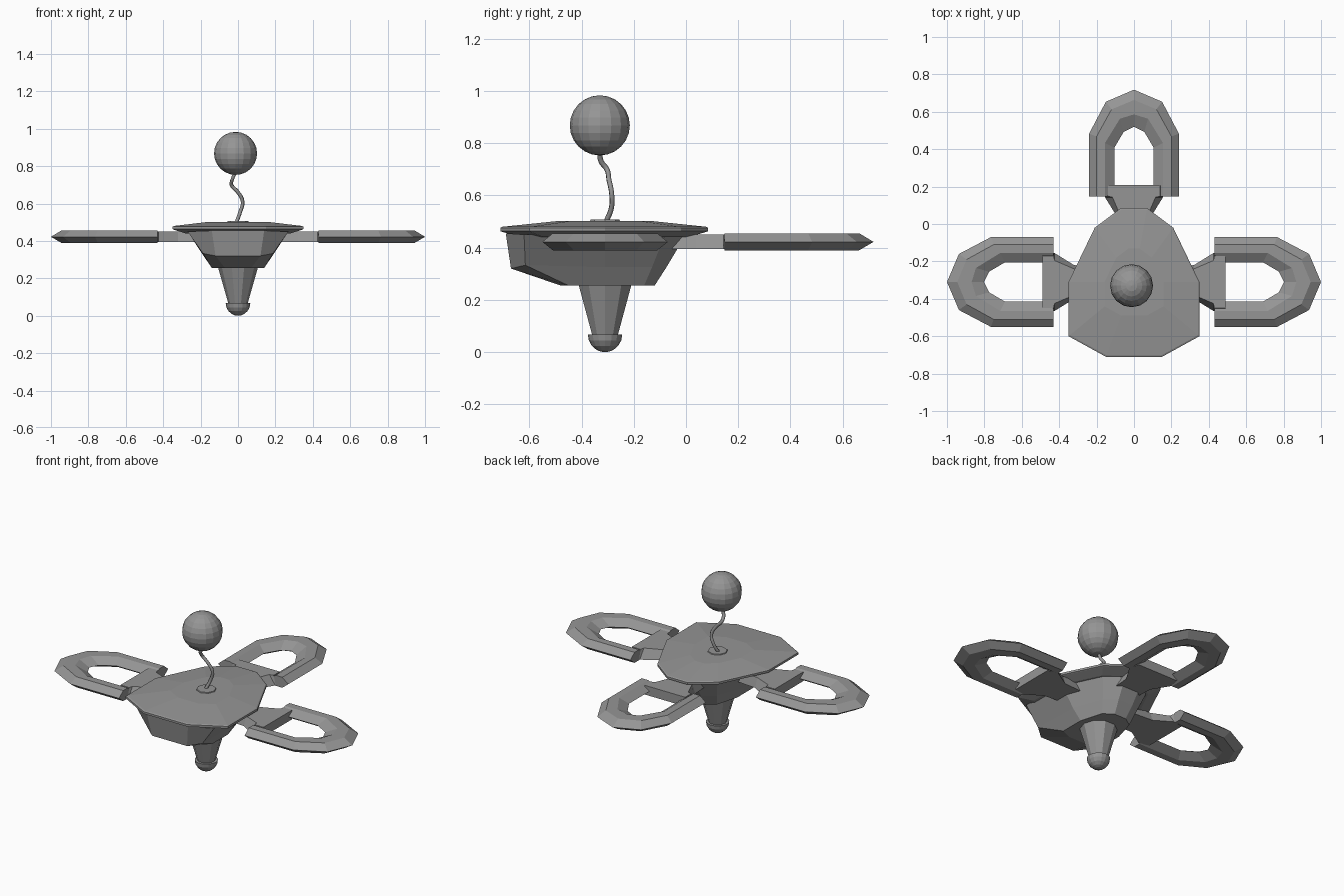
import bpy, bmesh, math
from mathutils import Vector

cube = bpy.data.objects.get("Cube")
if cube:
    bpy.data.objects.remove(cube, do_unlink=True)

GREY = (0.3, 0.3, 0.3, 1)
grey = bpy.data.materials.new("plain grey")
grey.use_nodes = True
grey.diffuse_color = GREY
grey.node_tree.nodes["Principled BSDF"].inputs["Base Color"].default_value = GREY

PIVOT_Y = -0.31


def finish(name, bm):
    """Turn a bmesh into a named grey object."""
    bmesh.ops.recalc_face_normals(bm, faces=bm.faces)
    mesh = bpy.data.meshes.new(name)
    bm.to_mesh(mesh)
    bm.free()
    mesh.materials.append(grey)
    obj = bpy.data.objects.new(name, mesh)
    bpy.context.collection.objects.link(obj)
    return obj


def loft(name, rings, caps=True, closed_path=False):
    """Skin a list of equal closed rings."""
    bm = bmesh.new()
    loops = [[bm.verts.new(p) for p in ring] for ring in rings]
    n = len(loops[0])
    for a, b in zip(loops, loops[1:]):
        for i in range(n):
            j = (i + 1) % n
            bm.faces.new((a[i], a[j], b[j], b[i]))
    if caps:
        bm.faces.new(loops[0])
        bm.faces.new(loops[-1])
    return finish(name, bm)


def mirrored(half):
    """Close a right-hand half outline with its mirror image."""
    return half + [(-p[0], *p[1:]) for p in reversed(half)]


def circle(r, z, sides, x=0, y=PIVOT_Y):
    steps = [math.tau * i / sides for i in range(sides)]
    return [(x + r * math.cos(a), y + r * math.sin(a), z) for a in steps]


# Deck: faceted shield with a shallow crown and an undercut rim
outline = mirrored([(0.15, -0.71), (0.35, -0.6), (0.35, -0.31), (0.21, -0.02), (0.07, 0.085)])


def deck_ring(scale, z):
    return [(x * scale, PIVOT_Y + (y - PIVOT_Y) * scale, z) for x, y in outline]


loft("deck", [deck_ring(s, z) for s, z in
              ((0.8, 0.44), (0.98, 0.46), (1, 0.463), (1, 0.476), (0.98, 0.48), (0.45, 0.502))])
loft("antenna_base", [circle(0.06, 0.495, 8), circle(0.055, 0.507, 8)])

# Hull: tapers to a flat bottom, with an overhanging nose
hull_top = [(0.14, -0.69, 0.455), (0.27, -0.62, 0.45), (0.27, -0.31, 0.45),
            (0.16, -0.08, 0.45), (0.06, 0, 0.45)]
hull_mid = [(0.12, -0.67, 0.32), (0.187, -0.615, 0.333), (0.187, -0.31, 0.325),
            (0.12, -0.13, 0.325), (0.05, -0.075, 0.325)]
hull_low = [(0.07, -0.48, 0.255), (0.14, -0.45, 0.255), (0.14, -0.3, 0.255),
            (0.1, -0.16, 0.255), (0.04, -0.12, 0.255)]
loft("hull", [mirrored(h) for h in (hull_top, hull_mid, hull_low)])

# Tapered stem and rounded foot below
loft("stem", [circle(0.107, 0.26, 10), circle(0.05, 0.06, 10)])
foot = [circle(0.066 * math.cos(a), 0.068 - 0.068 * math.sin(a), 16)
        for a in (math.radians(d) for d in (0, 20, 40, 60, 75, 86))]
loft("foot", foot)

# Wavy antenna with a ball on top
curve = bpy.data.curves.new("antenna", "CURVE")
curve.dimensions = "3D"
curve.bevel_depth = 0.01
curve.bevel_resolution = 1
curve.resolution_u = 4
path = [(-0.008, -0.305, 0.5), (0.012, -0.285, 0.555), (0.025, -0.285, 0.61), (0, -0.295, 0.66),
        (-0.035, -0.303, 0.7), (-0.03, -0.325, 0.73), (-0.013, -0.33, 0.77)]
spline = curve.splines.new("BEZIER")
spline.bezier_points.add(len(path) - 1)
for point, co in zip(spline.bezier_points, path):
    point.co = co
    point.handle_left_type = point.handle_right_type = "AUTO"
curve.materials.append(grey)
bpy.context.collection.objects.link(bpy.data.objects.new("antenna", curve))

ball = bmesh.new()
bmesh.ops.create_uvsphere(ball, u_segments=16, v_segments=12, radius=0.115)
bmesh.ops.translate(ball, verts=ball.verts, vec=Vector((-0.013, -0.33, 0.868)))
finish("antenna_ball", ball)

# Loop arms: each is a faceted U joined by a bar and a neck to the hull
MID, TOP, LOW = 0.422, 0.455, 0.39
outer = [(0.43, 0.24), (0.765, 0.24), (0.936, 0.15), (1, 0)]
crown_out = [(0.43, 0.2), (0.75, 0.2), (0.895, 0.12), (0.945, 0)]
crown_in = [(0.43, 0.155), (0.715, 0.155), (0.845, 0.075), (0.868, 0)]
inner = [(0.43, 0.105), (0.69, 0.105), (0.775, 0.055), (0.802, 0)]


def both_sides(half):
    return half + [(t, -w) for t, w in reversed(half[:-1])]


def arm(name, angle, start_y):
    def place(t, w, z):
        return (t * math.cos(angle) - w * math.sin(angle),
                start_y + t * math.sin(angle) + w * math.cos(angle), z)

    lines = [(outer, MID), (crown_out, TOP), (crown_in, TOP),
             (inner, MID), (crown_in, LOW), (crown_out, LOW)]
    tracks = [[place(t, w, z) for t, w in both_sides(line)] for line, z in lines]
    loft(name + "_loop", list(zip(*tracks)))

    def section(t, top, low):
        return [place(t, w, z) for w, z in
                ((top, TOP - 0.004), (-top, TOP - 0.004), (-low, LOW + 0.004), (low, LOW + 0.004))]

    loft(name + "_neck", [section(0.49, 0.14, 0.14), section(0.43, 0.14, 0.155),
                          section(0.425, 0.115, 0.155), section(0.32, 0.07, 0.09),
                          section(0.18, 0.07, 0.08)])


arm("left_arm", 0, PIVOT_Y)
arm("right_arm", math.pi, PIVOT_Y)
arm("back_arm", math.pi / 2, PIVOT_Y + 0.028)
